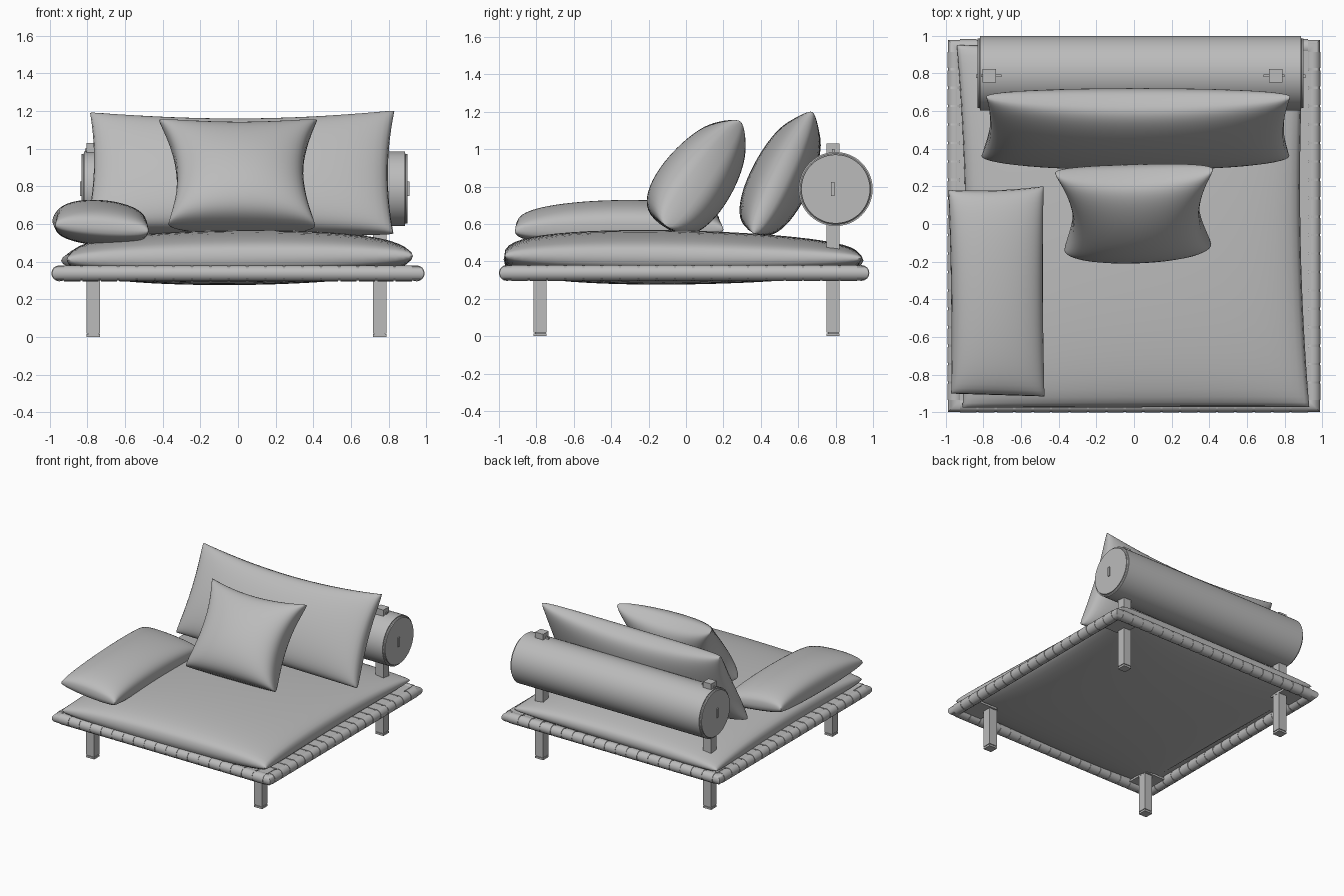
import bpy, bmesh, math
from mathutils import Vector, Matrix

if "Cube" in bpy.data.objects:
    bpy.data.objects.remove(bpy.data.objects["Cube"])

grey = bpy.data.materials.new("plain grey")
grey.use_nodes = True
grey.diffuse_color = (0.5, 0.5, 0.5, 1)
grey.node_tree.nodes["Principled BSDF"].inputs["Base Color"].default_value = (0.5, 0.5, 0.5, 1)


def finish(name, bm, smooth=None):
    """Turn a bmesh into a named, coloured object."""
    bmesh.ops.recalc_face_normals(bm, faces=bm.faces)
    mesh = bpy.data.meshes.new(name)
    bm.to_mesh(mesh)
    bm.free()
    mesh.materials.append(grey)
    obj = bpy.data.objects.new(name, mesh)
    bpy.context.collection.objects.link(obj)
    if smooth:
        bpy.ops.object.select_all(action="DESELECT")
        obj.select_set(True)
        bpy.context.view_layer.objects.active = obj
        bpy.ops.object.shade_smooth_by_angle(angle=math.radians(smooth))
    return obj


def add_box(bm, centre, size):
    m = Matrix.Translation(centre) @ Matrix.Diagonal((*size, 1))
    bmesh.ops.create_cube(bm, size=1, matrix=m)


def add_rod(bm, centre, radius, length, axis, sides=16):
    turn = Matrix.Rotation(math.pi / 2, 4, "Y" if axis == "x" else "X")
    bmesh.ops.create_cone(bm, cap_ends=True, segments=sides, radius1=radius, radius2=radius,
                          depth=length, matrix=Matrix.Translation(centre) @ turn)


def box(name, centre, size):
    bm = bmesh.new()
    add_box(bm, centre, size)
    return finish(name, bm)


def pillow(name, corners, front, back, pinch, power, slump, n=28):
    """Stuffed pillow on four corners; slump moves the filling to the first edge."""
    a, b, c, d = (Vector(p) for p in corners)
    normal = (b - a + c - d).cross(d - a + c - b).normalized()
    bm = bmesh.new()
    for depth in (front, -back):
        rows = []
        for j in range(n + 1):
            row = []
            for i in range(n + 1):
                u = math.sin(math.pi * (i / n - 0.5))
                v = math.sin(math.pi * (j / n - 0.5))
                s = (1 + u * (1 - pinch[0] * (1 - v * v))) / 2
                t = (1 + v * (1 - pinch[1] * (1 - u * u) * (1 + v) / 2)) / 2
                p = a.lerp(b, s).lerp(d.lerp(c, s), t)
                puff = max((1 - u * u) * (1 - v * v), 0) ** power * (1 - slump * v)
                row.append(bm.verts.new(p + normal * depth * puff))
            rows.append(row)
        for j in range(n):
            for i in range(n):
                bm.faces.new((rows[j][i], rows[j][i + 1], rows[j + 1][i + 1], rows[j + 1][i]))
    bmesh.ops.remove_doubles(bm, verts=bm.verts, dist=0.0005)
    return finish(name, bm, 50)


# Mitred round frame rail
HALF, MID_Y, RAIL_Z, RAIL_R = 0.948, -0.01, 0.338, 0.039
bm = bmesh.new()
rings = []
for sx, sy in ((-1, -1), (1, -1), (1, 1), (-1, 1)):
    ring = []
    for k in range(20):
        ang = math.tau * k / 20
        out = HALF + RAIL_R * math.cos(ang)
        ring.append(bm.verts.new((sx * out, MID_Y + sy * out, RAIL_Z + RAIL_R * math.sin(ang))))
    rings.append(ring)
for r in range(4):
    p, q = rings[r], rings[(r + 1) % 4]
    for k in range(20):
        m = (k + 1) % 20
        bm.faces.new((p[k], q[k], q[m], p[m]))
finish("frame_rail", bm, 40)

# Webbing wrapped around the rails and stretched across the frame
COUNT, STRAP = 19, 0.086
for axis in ("x", "y"):
    bm = bmesh.new()
    for i in range(COUNT):
        pos = (i / (COUNT - 1) - 0.5) * 1.76
        for side in (-HALF, HALF):
            centre = (pos, MID_Y + side, RAIL_Z) if axis == "x" else (side, MID_Y + pos, RAIL_Z)
            add_rod(bm, centre, 0.0425, STRAP, axis)
        if axis == "x":
            add_box(bm, (pos, MID_Y, 0.372), (STRAP, 2 * HALF, 0.005))
        elif 0 < i < COUNT - 1:
            add_box(bm, (0, MID_Y + pos, 0.376), (2 * HALF, STRAP, 0.005))
    finish("webbing_along_" + ("y" if axis == "x" else "x"), bm, 40)

# Legs, feet, corner brackets and bolster posts
for x, side in ((-0.767, "right"), (0.753, "left")):
    for y, place in ((-0.78, "front"), (0.787, "back")):
        label = place + "_" + side
        top = 0.35 if place == "front" else 1.03
        box(label + "_leg", (x, y, (0.02 + top) / 2), (0.072, 0.07, top - 0.02))
        box(label + "_foot", (x, y, 0.0075), (0.072, 0.07, 0.015))
        box(label + "_foot_neck", (x, y, 0.018), (0.055, 0.055, 0.012))
        sx, sy = math.copysign(1, x), math.copysign(1, y)
        box(label + "_bracket", (sx * 0.83, sy * 0.83, 0.335), (0.2, 0.2, 0.016))
    box(side + "_post_pin", (x + 0.01 * (1 if x < 0 else -1), 0.787, 0.99), (0.11, 0.014, 0.02))

# Round bolster with softened rims and a zip pull at each end
bm = bmesh.new()
add_rod(bm, (0.035, 0.8, 0.787), 0.198, 1.73, "x", 48)
rims = [e for e in bm.edges if abs(e.verts[0].co.x - e.verts[1].co.x) < 0.001]
bmesh.ops.bevel(bm, geom=rims, offset=0.014, segments=3, affect="EDGES")
finish("bolster", bm, 40)
for x, side in ((-0.833, "right"), (0.903, "left")):
    box(side + "_zip_pull", (x, 0.785, 0.787), (0.012, 0.018, 0.075))

# Cushions
pillow("seat_cushion",
       [(-0.91, -0.975, 0.41), (0.93, -0.97, 0.43), (0.9, 0.94, 0.415), (-0.94, 0.95, 0.405)],
       0.15, 0.138, (0.035, 0.015), 0.32, 0.12)
pillow("arm_pillow",
       [(-0.97, -0.9, 0.595), (-0.475, -0.915, 0.56), (-0.48, 0.2, 0.57), (-0.985, 0.18, 0.62)],
       0.14, 0.1, (0.03, 0.02), 0.32, 0.0)
pillow("back_pillow",
       [(-0.81, 0.36, 0.57), (0.825, 0.36, 0.55), (0.83, 0.675, 1.2), (-0.785, 0.675, 1.19)],
       0.155, 0.165, (0.04, 0.16), 0.34, 0.12)
pillow("throw_pillow",
       [(-0.37, -0.14, 0.6), (0.41, -0.11, 0.59), (0.42, 0.29, 1.15), (-0.42, 0.27, 1.15)],
       0.185, 0.2, (0.17, 0.14), 0.32, 0.2)
